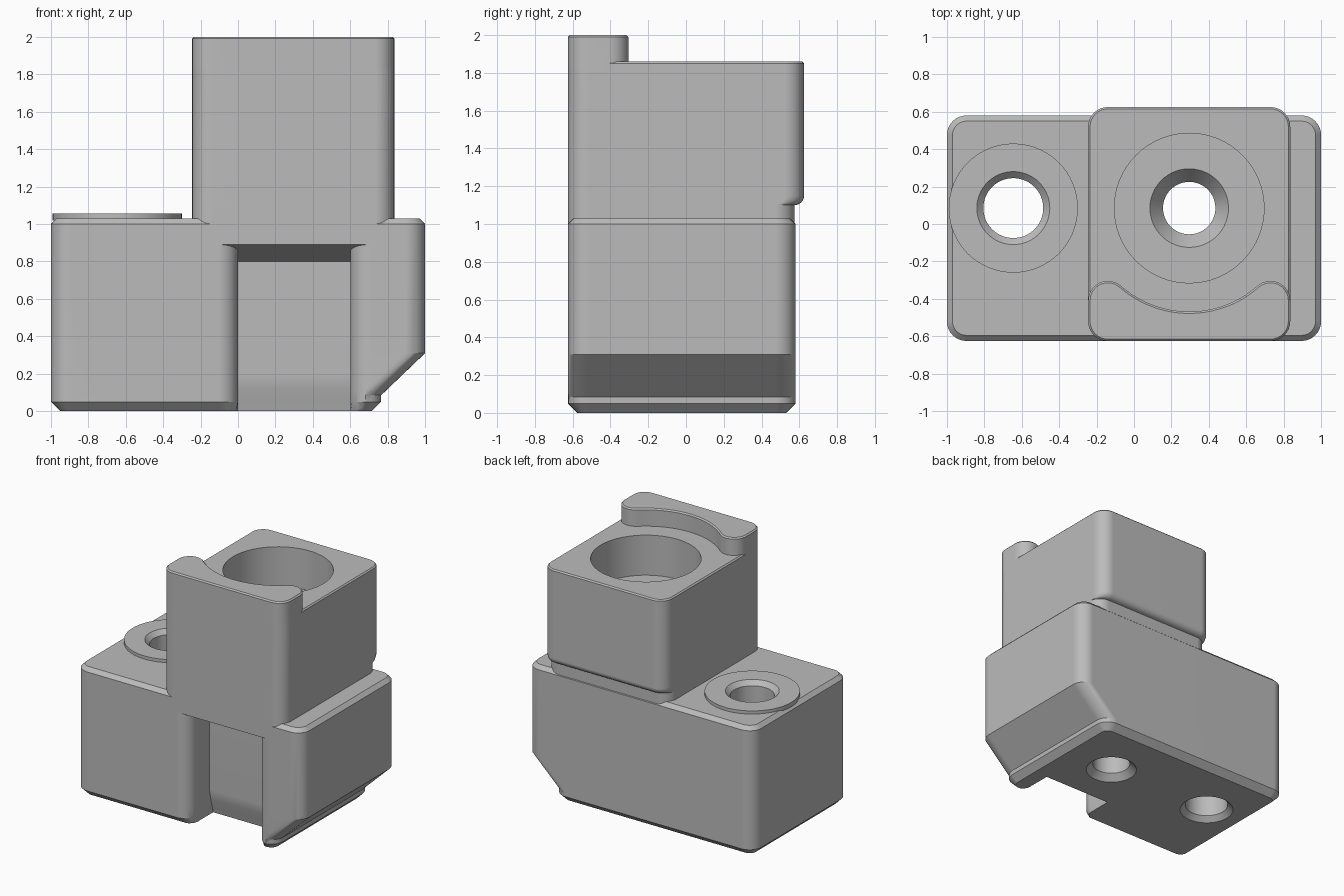
import bpy, bmesh
from math import sin, cos, radians, degrees, atan2, sqrt

default = bpy.data.objects.get("Cube")
if default:
    bpy.data.objects.remove(default, do_unlink=True)

grey = bpy.data.materials.new("machined_grey")
grey.use_nodes = True
tone = (0.5, 0.5, 0.5, 1)
grey.diffuse_color = tone
grey.node_tree.nodes["Principled BSDF"].inputs["Base Color"].default_value = tone


def arc(cx, cy, r, a0, a1, n=8):
    """Points along an arc, angles in degrees."""
    return [(cx + r * cos(radians(a0 + (a1 - a0) * k / n)),
             cy + r * sin(radians(a0 + (a1 - a0) * k / n))) for k in range(n + 1)]


def rounded(x0, x1, y0, y1, r):
    """Rectangle outline with rounded corners."""
    return (arc(x1 - r, y1 - r, r, 0, 90) + arc(x0 + r, y1 - r, r, 90, 180)
            + arc(x0 + r, y0 + r, r, 180, 270) + arc(x1 - r, y0 + r, r, 270, 360))


def loft(name, rings):
    """Closed solid skinned through rings of 3D points with equal counts."""
    bm = bmesh.new()
    loops = [[bm.verts.new(p) for p in ring] for ring in rings]
    n = len(loops[0])
    for a, b in zip(loops, loops[1:]):
        for i in range(n):
            j = (i + 1) % n
            bm.faces.new((a[i], a[j], b[j], b[i]))
    bm.faces.new(loops[0][::-1])
    bm.faces.new(loops[-1])
    bmesh.ops.recalc_face_normals(bm, faces=bm.faces)
    mesh = bpy.data.meshes.new(name)
    bm.to_mesh(mesh)
    bm.free()
    mesh.materials.append(grey)
    obj = bpy.data.objects.new(name, mesh)
    bpy.context.collection.objects.link(obj)
    return obj


def at(points, z):
    return [(x, y, z) for x, y in points]


def turned(name, cx, cy, profile):
    """Turned solid from (radius, height) pairs."""
    return loft(name, [at(arc(cx, cy, r, 0, 360 * 63 / 64, 63), z) for r, z in profile])


def combine(target, other, operation):
    mod = target.modifiers.new(operation, 'BOOLEAN')
    mod.operation = operation
    mod.solver = 'EXACT'
    mod.object = other
    bpy.context.view_layer.objects.active = target
    bpy.ops.object.modifier_apply(modifier=mod.name)
    bpy.data.objects.remove(other, do_unlink=True)


FRONT, BACK, R = -0.625, 0.58, 0.105
CX, CY = 0.295, 0.085
LEFT, RIGHT = CX - 0.54, CX + 0.54

# Base block: chamfered rims, with the right side sloping in to a small foot
base_levels = [(0, 0.05, 0.765), (0.05, 0, 0.765), (0.085, 0, 0.765),
               (0.31, 0, 1), (1.0, 0, 1), (1.03, 0.03, 1)]
body = loft("clamp_block", [at(rounded(-1 + d, x1 - d, FRONT + d, BACK - d, R - d), z)
                            for z, d, x1 in base_levels])

# Tower with a rounded overhang at the back
tower_levels = [(0.95, 0.575, 0), (1.1, 0.575, 0)]
tower_levels += [(z, y, 0) for y, z in arc(0.575, 1.15, 0.05, -75, 0, 5)]
tower_levels += [(1.85, 0.625, 0), (1.86, 0.625, 0.01)]
tower = loft("tower", [at(rounded(LEFT + d, RIGHT - d, FRONT + d, y - d, R - d), z)
                       for z, y, d in tower_levels])
combine(body, tower, 'UNION')


# Front lip: two rounded ends joined by a hollow concentric with the bore
def lip_outline(d):
    hollow = 0.553
    dx = RIGHT - R - CX
    dy = sqrt((hollow + R) ** 2 - dx ** 2)
    a = degrees(atan2(dy, dx))
    r, y = R - d, CY - dy
    return (arc(CX - dx, y, r, 180, a) + arc(CX, CY, hollow + d, 180 + a, 360 - a, 20)
            + arc(CX + dx, y, r, 180 - a, 0)
            + arc(CX + dx, FRONT + R, r, 0, -90) + arc(CX - dx, FRONT + R, r, -90, -180))


lip = loft("lip", [at(lip_outline(d), z) for z, d in [(1.8, 0), (1.99, 0), (2.0, 0.01)]])
combine(body, lip, 'UNION')

# Raised round pad over the side hole
PX = -0.645
combine(body, turned("pad", PX, CY, [(0.345, 1.02), (0.345, 1.055)]), 'UNION')

# Stepped bore through the tower and chamfered hole through the pad
combine(body, turned("bore", CX, CY, [(0.24, -0.05), (0.14, 0.05), (0.14, 1.45), (0.21, 1.54),
                                      (0.4, 1.54), (0.4, 2.1)]), 'DIFFERENCE')
combine(body, turned("side_hole", PX, CY, [(0.25, -0.05), (0.16, 0.04), (0.16, 1.02),
                                           (0.25, 1.11)]), 'DIFFERENCE')


# Front slot: rounded mouth, sloping ceiling, back wall easing inward at the foot
def slot_outline(depth, d):
    half = []
    for k, (x, y) in enumerate(arc(-R, FRONT + R, 1, -90, 0)):
        r = R - d * (1 - k / 8)
        half.append((-R + (x + R) * r, FRONT + R + (y - FRONT - R) * r))
    half = [(-R, -0.75)] + half + [(0, depth)]
    return half + [(0.6 - x, y) for x, y in reversed(half)]


slot_rings = [at(slot_outline(y, d), z) for z, y, d in
              [(-0.05, -0.3, 0.1), (0.05, -0.325, 0), (0.12, -0.345, 0), (0.2, -0.36, 0)]]
slot_rings.append([(x, y, 0.89 - (y - FRONT) * 0.34) for x, y in slot_outline(-0.36, 0)])
combine(body, loft("slot", slot_rings), 'DIFFERENCE')

# Smooth rounds, crisp chamfers, flat faces kept flat
bpy.ops.object.select_all(action='DESELECT')
body.select_set(True)
bpy.context.view_layer.objects.active = body
bpy.ops.object.shade_smooth_by_angle(angle=radians(25))
weighted = body.modifiers.new("flat_faces", 'WEIGHTED_NORMAL')
weighted.keep_sharp = True
